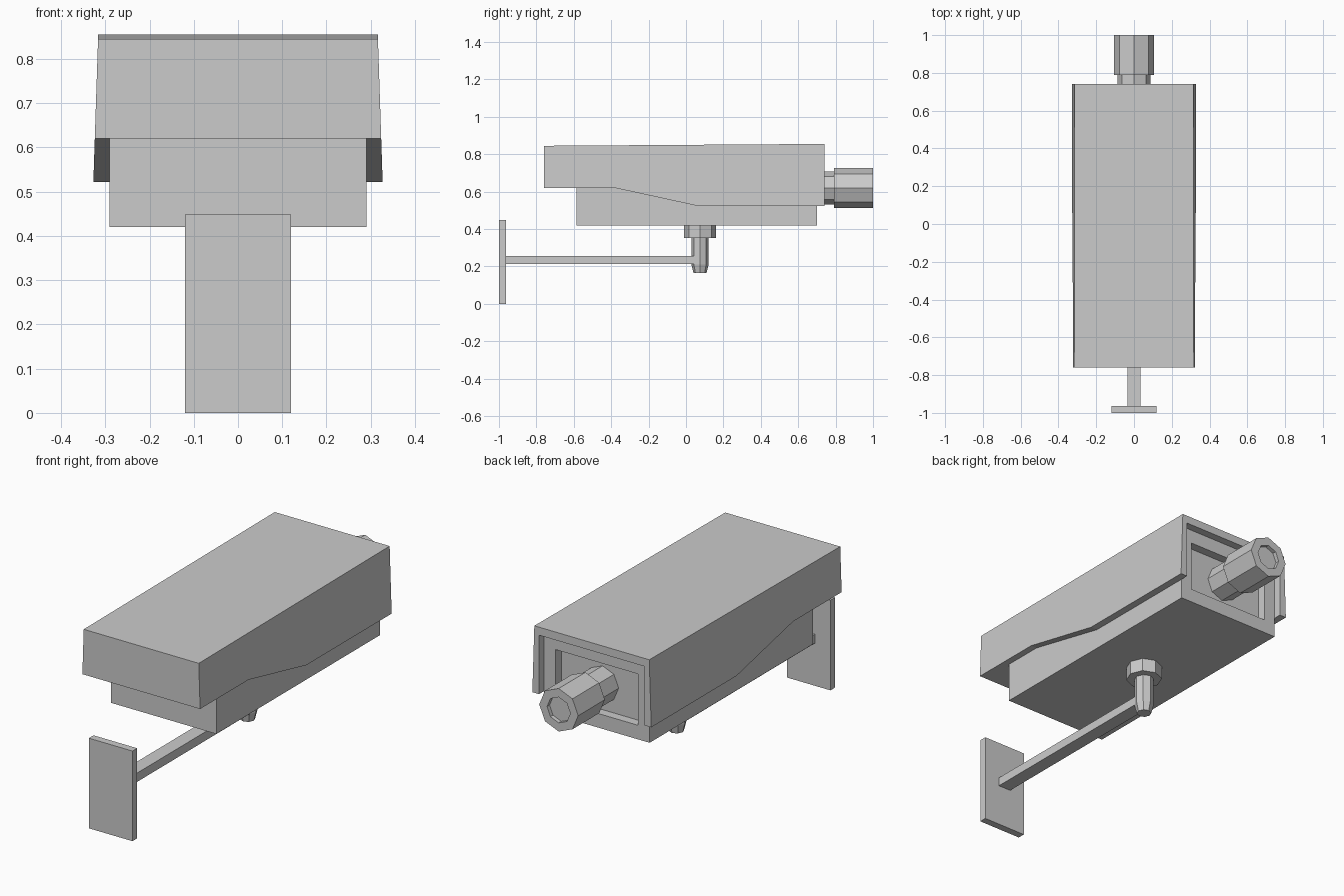
import bpy, bmesh, math
from mathutils import Matrix, Vector

if "Cube" in bpy.data.objects:
    bpy.data.objects.remove(bpy.data.objects["Cube"])


def finish(name, bm):
    bmesh.ops.recalc_face_normals(bm, faces=bm.faces[:])
    mesh = bpy.data.meshes.new(name)
    bm.to_mesh(mesh)
    bm.free()
    ob = bpy.data.objects.new(name, mesh)
    bpy.context.collection.objects.link(ob)
    return ob


def box(name, x, y, z):
    """Box of half width x, spanning the y and z ranges."""
    bm = bmesh.new()
    size = (2 * x, y[1] - y[0], z[1] - z[0])
    mid = Vector((0, sum(y) / 2, sum(z) / 2))
    bmesh.ops.create_cube(bm, size=1, matrix=Matrix.Translation(mid) @ Matrix.Diagonal((*size, 1)))
    return finish(name, bm)


def lathe(name, profile, matrix, sides=8):
    """Turn (radius, height) points around local z and cap both ends."""
    bm = bmesh.new()
    rings = []
    for r, h in profile:
        rings.append([bm.verts.new(matrix @ Vector((r * math.cos(a), r * math.sin(a), h)))
                      for a in (i * math.tau / sides for i in range(sides))])
    for lo, hi in zip(rings, rings[1:]):
        for i in range(sides):
            j = (i + 1) % sides
            bm.faces.new((lo[i], lo[j], hi[j], hi[i]))
    bm.faces.new(rings[0])
    bm.faces.new(rings[-1])
    return finish(name, bm)


def cut(ob, cutter):
    mod = ob.modifiers.new("cut", 'BOOLEAN')
    mod.operation, mod.solver, mod.object = 'DIFFERENCE', 'EXACT', cutter
    bpy.context.view_layer.objects.active = ob
    bpy.ops.object.modifier_apply(modifier=mod.name)
    bpy.data.objects.remove(cutter)


# Sun hood: side profile, walls flaring slightly downward
profile = [(-0.76, 0.845), (-0.76, 0.62), (-0.38, 0.62), (0.07, 0.522), (0.74, 0.522), (0.74, 0.855)]
bm = bmesh.new()
sides = []
for s in (-1, 1):
    sides.append([bm.verts.new((s * (0.327 - (z - 0.522) * 0.033), y, z)) for y, z in profile])
    bm.faces.new(sides[-1])
for i in range(len(profile)):
    j = (i + 1) % len(profile)
    bm.faces.new((sides[0][i], sides[0][j], sides[1][j], sides[1][i]))
hood = finish("hood", bm)
cut(hood, box("hood_cutter", 0.29, (-0.585, 0.9), (0.3, 0.815)))

# Camera body with a recessed rear panel
body = box("camera_body", 0.29, (-0.585, 0.70), (0.42, 0.815))
cut(body, box("panel_cutter", 0.227, (0.655, 0.9), (0.49, 0.745)))

# Rear cable gland: neck, wide barrel, shallow socket
lathe("rear_connector",
      [(0.088, 0.65), (0.088, 0.79), (0.107, 0.79), (0.107, 1.0), (0.064, 1.0), (0.064, 0.98)],
      Matrix.Translation((0, 0, 0.62)) @ Matrix.Rotation(-math.pi / 2, 4, 'X'))

# Swivel mount under the body
lathe("swivel_mount",
      [(0.085, 0.42), (0.085, 0.353), (0.046, 0.353), (0.046, 0.21), (0.035, 0.166)],
      Matrix.Translation((0, 0.075, 0)))

# Wall arm and plate
box("wall_arm", 0.035, (-0.965, 0.06), (0.212, 0.256))
box("wall_plate", 0.12, (-1.0, -0.963), (0.0, 0.448))
